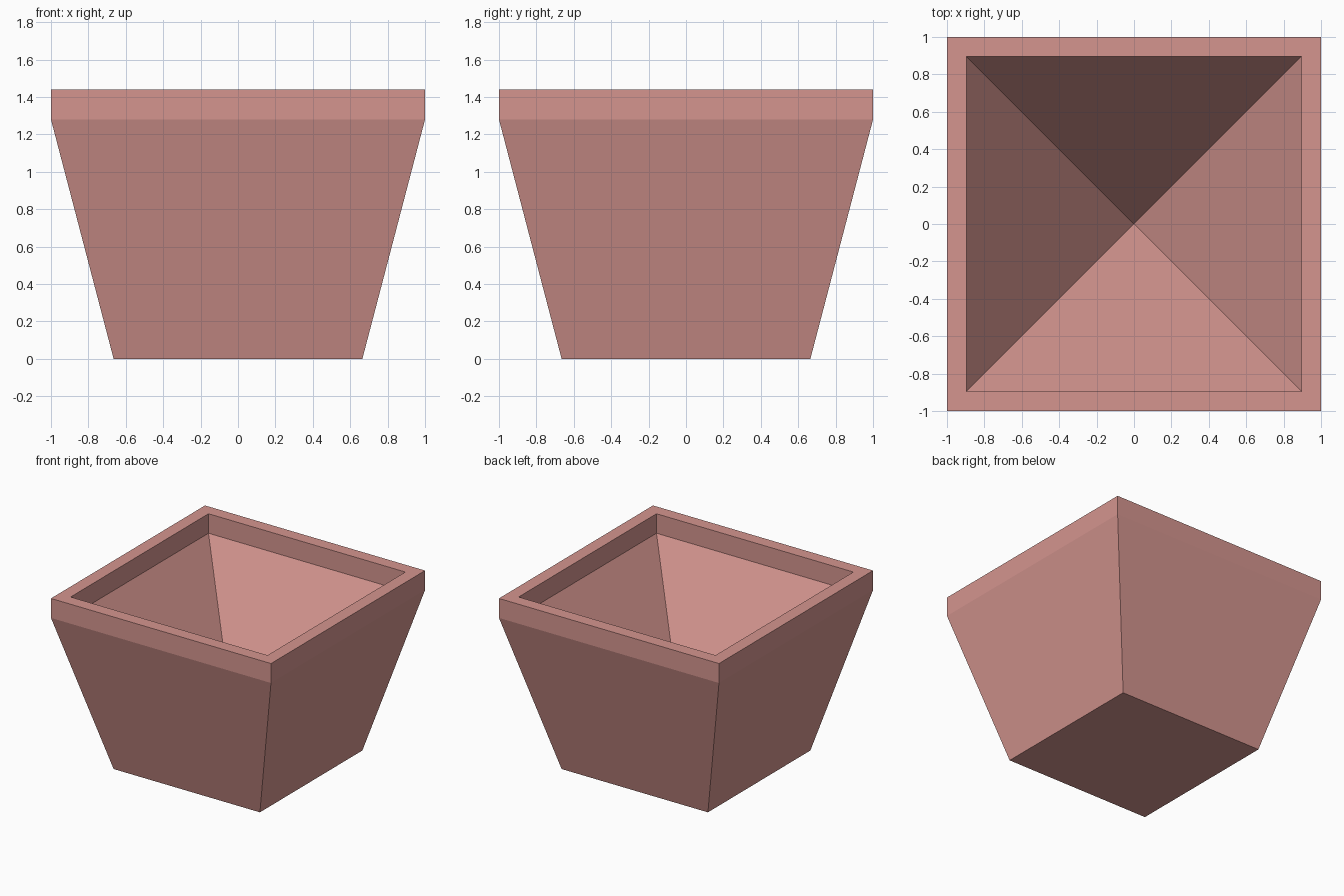
import bpy
import bmesh

if "Cube" in bpy.data.objects:
    bpy.data.objects.remove(bpy.data.objects["Cube"])

# Single clay colour
clay = bpy.data.materials.new("pink_clay")
clay.diffuse_color = (0.66, 0.30, 0.275, 1.0)
clay.use_nodes = True
clay.node_tree.nodes["Principled BSDF"].inputs["Base Color"].default_value = clay.diffuse_color

bm = bmesh.new()


def square_ring(half, z):
    return [bm.verts.new((sx * half, sy * half, z))
            for sx, sy in ((-1, -1), (1, -1), (1, 1), (-1, 1))]


# Profile (half width, height): base, flared wall, rim band, lip, inner wall
profile = [(0.665, 0), (1, 1.28), (1, 1.44), (0.895, 1.44), (0.895, 1.28)]
rings = [square_ring(h, z) for h, z in profile]
for low, high in zip(rings, rings[1:]):
    for i in range(4):
        j = (i + 1) % 4
        bm.faces.new((low[i], low[j], high[j], high[i]))

# Flat underside
bm.faces.new(rings[0][::-1])

# Inverted pyramid hollow running down to the base
tip = bm.verts.new((0, 0, 0.005))
for i in range(4):
    bm.faces.new((rings[-1][i], rings[-1][(i + 1) % 4], tip))

bmesh.ops.recalc_face_normals(bm, faces=bm.faces[:])
mesh = bpy.data.meshes.new("square_planter")
bm.to_mesh(mesh)
bm.free()
mesh.materials.append(clay)
planter = bpy.data.objects.new("square_planter", mesh)
bpy.context.collection.objects.link(planter)
